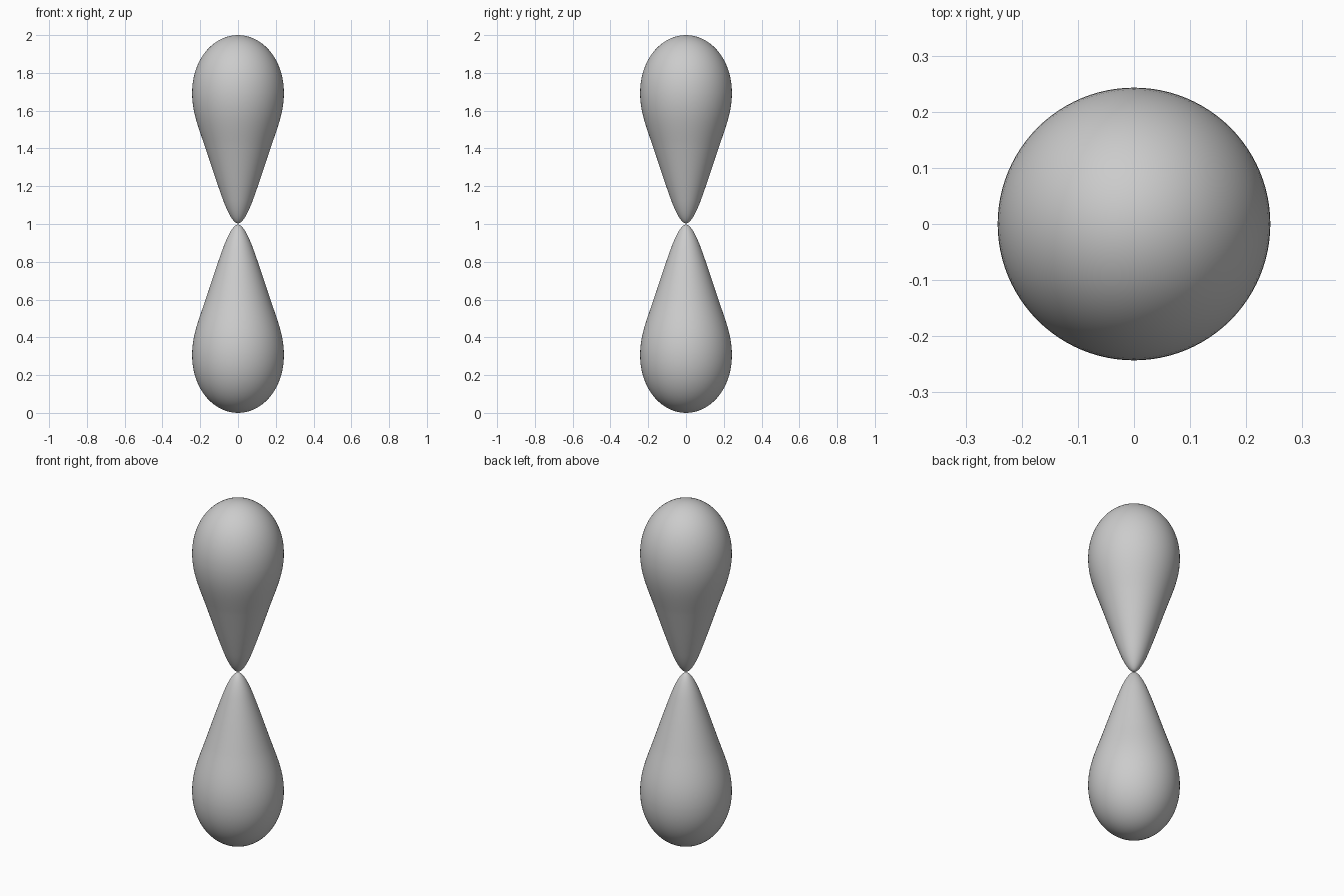
import bpy, bmesh, math
from mathutils import Vector
from mathutils.geometry import interpolate_bezier

if "Cube" in bpy.data.objects:
    bpy.data.objects.remove(bpy.data.objects["Cube"])

SIDES = 96
# Bezier segments of the lobe profile: (radius, distance from tip)
SEGMENTS = [
    [(0, 0.003), (0.028, 0.003), (0.060, 0.075), (0.080, 0.130)],
    [(0.080, 0.130), (0.116, 0.229), (0.148, 0.330), (0.180, 0.425)],
    [(0.180, 0.425), (0.215, 0.525), (0.243, 0.600), (0.243, 0.695)],
    [(0.243, 0.695), (0.243, 0.872), (0.130, 1.000), (0, 1.000)],
]


def lobe(name, direction):
    # Revolve the teardrop profile around the z axis, tip at z = 1
    pts = []
    for seg in SEGMENTS:
        p = interpolate_bezier(*[Vector((r, 0, 1 + direction * d)) for r, d in seg], 20)
        pts += p if not pts else p[1:]
    bm = bmesh.new()
    verts = [bm.verts.new(p) for p in pts]
    edges = [bm.edges.new(pair) for pair in zip(verts, verts[1:])]
    bmesh.ops.spin(bm, geom=verts + edges, axis=(0, 0, 1), cent=(0, 0, 0),
                   angle=math.tau, steps=SIDES, use_merge=True)
    bmesh.ops.remove_doubles(bm, verts=bm.verts, dist=1e-5)
    bmesh.ops.recalc_face_normals(bm, faces=bm.faces)
    for f in bm.faces:
        f.smooth = True
    mesh = bpy.data.meshes.new(name)
    bm.to_mesh(mesh)
    bm.free()
    bpy.context.collection.objects.link(bpy.data.objects.new(name, mesh))


lobe("upper_lobe", 1)
lobe("lower_lobe", -1)
